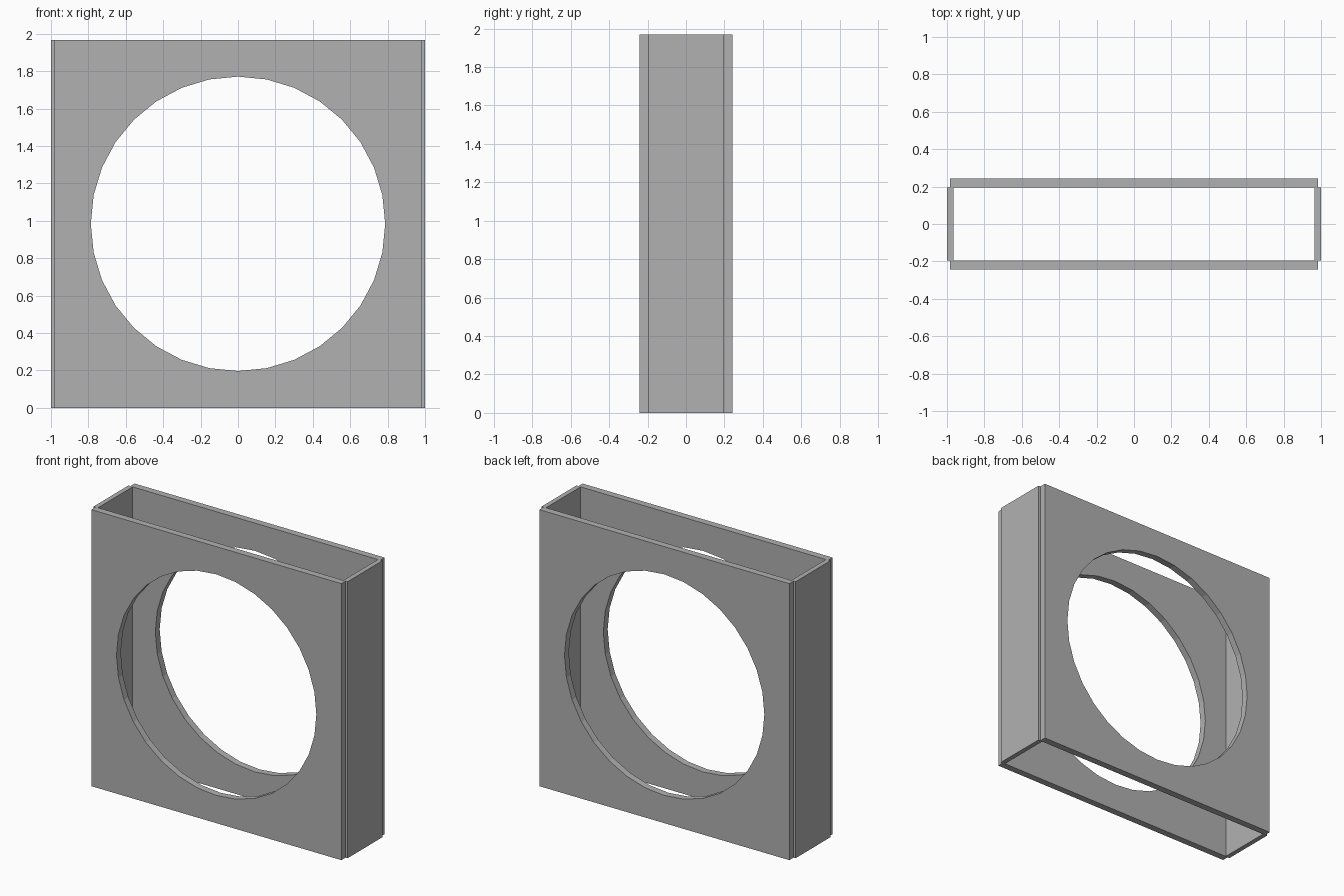
import bpy, bmesh
from math import sin, cos, tau

cube = bpy.data.objects.get("Cube")
if cube:
    bpy.data.objects.remove(cube, do_unlink=True)

HALF = 0.984      # half the panel width and height
RADIUS = 0.787    # round opening
SIDES = 32
INNER, OUTER = 0.194, 0.243   # panel depth range

grey = bpy.data.materials.new("plain grey")
grey.use_nodes = True
colour = (0.44, 0.44, 0.44, 1)
grey.diffuse_color = colour
grey.node_tree.nodes["Principled BSDF"].inputs["Base Color"].default_value = colour


def add_object(name, bm):
    bmesh.ops.recalc_face_normals(bm, faces=bm.faces)
    mesh = bpy.data.meshes.new(name)
    bm.to_mesh(mesh)
    bm.free()
    mesh.materials.append(grey)
    obj = bpy.data.objects.new(name, mesh)
    bpy.context.collection.objects.link(obj)
    return obj


def pierced_panel(name, y0, y1):
    """Square panel with a round opening, made as a ring and extruded."""
    bm = bmesh.new()
    inner, outer = [], []
    for i in range(SIDES):
        x, z = sin(tau * i / SIDES), cos(tau * i / SIDES)
        k = HALF / max(abs(x), abs(z))   # push the point out to the square edge
        inner.append(bm.verts.new((x * RADIUS, y0, HALF + z * RADIUS)))
        outer.append(bm.verts.new((x * k, y0, HALF + z * k)))
    for i in range(SIDES):
        j = (i + 1) % SIDES
        bm.faces.new((inner[i], inner[j], outer[j], outer[i]))
    ext = bmesh.ops.extrude_face_region(bm, geom=bm.faces[:], use_keep_orig=True)
    moved = [v for v in ext["geom"] if isinstance(v, bmesh.types.BMVert)]
    bmesh.ops.translate(bm, verts=moved, vec=(0, y1 - y0, 0))
    return add_object(name, bm)


def board(name, x0, x1):
    """Plain upright board between the two panels."""
    bm = bmesh.new()
    bmesh.ops.create_cube(bm, size=1)
    for v in bm.verts:
        v.co.x = x0 if v.co.x < 0 else x1
        v.co.y *= 2 * (INNER + 0.002)
        v.co.z = (v.co.z + 0.5) * 2 * HALF
    return add_object(name, bm)


# Front and back panels
pierced_panel("front_panel", -OUTER, -INNER)
pierced_panel("back_panel", INNER, OUTER)

# Side boards, standing slightly proud of the panels
board("left_side_board", 0.966, 1.0)
board("right_side_board", -1.0, -0.966)
